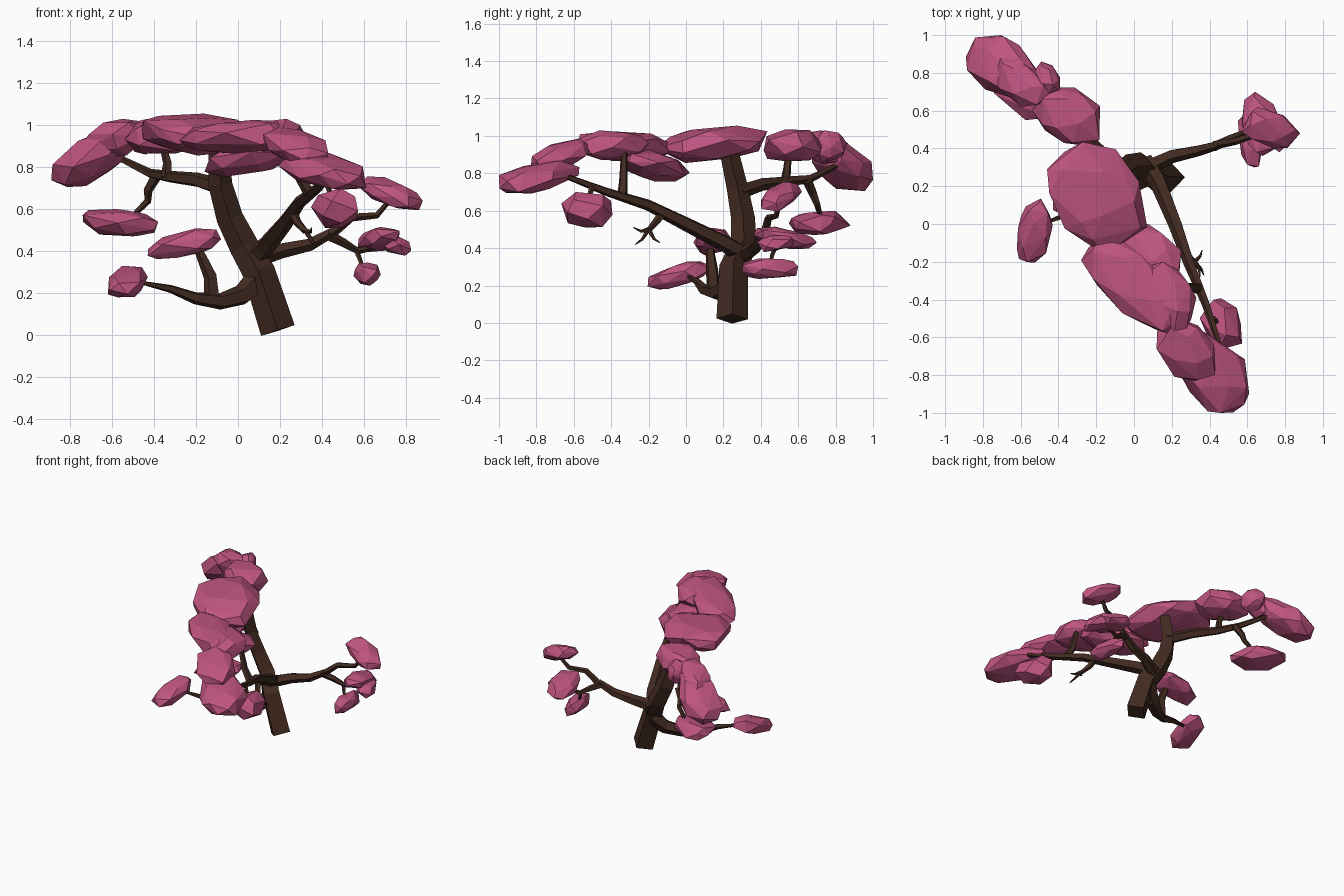
import bpy
import bmesh
import math
import random
from mathutils import Vector, Euler

cube = bpy.data.objects.get("Cube")
if cube:
    bpy.data.objects.remove(cube, do_unlink=True)

rng = random.Random(7)


def make_material(name, rgb):
    mat = bpy.data.materials.new(name)
    mat.use_nodes = True
    colour = (*rgb, 1)
    mat.diffuse_color = colour
    mat.node_tree.nodes["Principled BSDF"].inputs["Base Color"].default_value = colour
    return mat


bark = make_material("dark brown bark", (0.055, 0.024, 0.015))
blossom = make_material("pink blossom", (0.52, 0.09, 0.216))


def finish(name, bm, mat):
    bmesh.ops.recalc_face_normals(bm, faces=bm.faces[:])
    mesh = bpy.data.meshes.new(name)
    bm.to_mesh(mesh)
    bm.free()
    mesh.materials.append(mat)
    obj = bpy.data.objects.new(name, mesh)
    bpy.context.collection.objects.link(obj)
    return obj


def branch(name, start_radius, end_radius, *path, sides=5):
    """Tapered faceted tube swept along a path."""
    points = [Vector(p) for p in path]
    last = len(points) - 1
    overall = (points[last] - points[0]).normalized()
    reference = Vector((0, 1, 0)) if abs(overall.z) > 0.7 else Vector((0, 0, 1))
    bm = bmesh.new()
    rings = []
    for i, point in enumerate(points):
        tangent = (points[min(i + 1, last)] - points[max(i - 1, 0)]).normalized()
        side = tangent.cross(reference).normalized()
        up = side.cross(tangent)
        radius = start_radius + (end_radius - start_radius) * i / last
        ring = []
        for k in range(sides):
            angle = math.tau * k / sides
            offset = side * math.cos(angle) + up * math.sin(angle)
            ring.append(bm.verts.new(point + offset * radius))
        rings.append(ring)
    for lower, upper in zip(rings, rings[1:]):
        for k in range(sides):
            n = (k + 1) % sides
            bm.faces.new((lower[k], lower[n], upper[n], upper[k]))
    bm.faces.new(rings[0])
    bm.faces.new(rings[last])
    return finish(name, bm, bark)


def fuller(value):
    return math.copysign(abs(value) ** 0.85, value)


def foliage(name, centre, half_size, yaw=-56, pitch=0, count=22, width=0.66):
    """Irregular faceted clump: hull of a stretched, boxy ball, fitted to a box."""
    turn = Euler((0, math.radians(pitch), math.radians(yaw))).to_matrix()
    golden = math.pi * (3 - math.sqrt(5))
    points = []
    for i in range(count):
        z = 1 - 2 * (i + 0.5) / count
        ring = math.sqrt(1 - z * z)
        angle = golden * i + rng.uniform(-0.3, 0.3)
        x, y = ring * math.cos(angle), ring * math.sin(angle)
        p = Vector((fuller(x), fuller(y) * width, fuller(z) * 0.36))
        points.append(turn @ (p * rng.uniform(0.92, 1.08)))
    for axis in range(3):
        values = [p[axis] for p in points]
        low, high = min(values), max(values)
        for p in points:
            unit = 2 * (p[axis] - low) / (high - low) - 1
            p[axis] = centre[axis] + unit * half_size[axis]
    bm = bmesh.new()
    for p in points:
        bm.verts.new(p)
    bmesh.ops.convex_hull(bm, input=bm.verts[:])
    loose = [v for v in bm.verts if not v.link_faces]
    bmesh.ops.delete(bm, geom=loose, context="VERTS")
    return finish(name, bm, blossom)


# Trunk
branch("trunk", 0.084, 0.05, (0.19, 0.247, 0.022), (0.1, 0.255, 0.3), (0.03, 0.31, 0.42),
       (-0.04, 0.305, 0.56), (-0.085, 0.275, 0.72), (-0.09, 0.23, 0.92), sides=4)

# Long front limb with its offshoots
branch("front_limb", 0.055, 0.015, (0.06, 0.33, 0.35), (0.13, 0.22, 0.42), (0.22, 0, 0.53),
       (0.29, -0.2, 0.63), (0.38, -0.42, 0.7), (0.45, -0.63, 0.78))
branch("front_limb_riser", 0.03, 0.018, (0.34, -0.34, 0.68), (0.29, -0.335, 0.76), (0.25, -0.33, 0.92))
branch("front_limb_drop", 0.016, 0.01, (0.42, -0.5, 0.73), (0.45, -0.53, 0.64))
branch("bare_twig", 0.026, 0.015, (0.26, -0.12, 0.59), (0.28, -0.16, 0.54), (0.32, -0.2, 0.495))
for n, tip in enumerate([(0.37, -0.27, 0.42), (0.36, -0.14, 0.43), (0.35, -0.28, 0.51)]):
    middle = Vector((0.32, -0.2, 0.49)).lerp(Vector(tip), 0.5) + Vector((0.01, 0, -0.01))
    branch(f"bare_twig_prong_{n}", 0.013, 0.003, (0.32, -0.2, 0.5), middle, tip)

# Left limb, forking into its clumps
branch("left_limb", 0.045, 0.024, (0.07, 0.3, 0.36), (0.2, 0.36, 0.4), (0.34, 0.39, 0.43),
       (0.45, 0.42, 0.49))
branch("left_limb_upper_fork", 0.025, 0.012, (0.43, 0.42, 0.47), (0.54, 0.44, 0.56),
       (0.66, 0.48, 0.57), (0.72, 0.5, 0.64))
branch("left_limb_lower_fork", 0.027, 0.012, (0.42, 0.41, 0.48), (0.5, 0.45, 0.44),
       (0.57, 0.48, 0.4), (0.7, 0.52, 0.43))
branch("left_limb_drop", 0.014, 0.009, (0.56, 0.48, 0.41), (0.58, 0.46, 0.36), (0.6, 0.45, 0.3))

# Low right limb
branch("right_limb", 0.062, 0.009, (0.1, 0.27, 0.27), (0.02, 0.22, 0.19), (-0.08, 0.16, 0.16),
       (-0.2, 0.1, 0.175), (-0.32, 0.06, 0.22), (-0.46, 0.01, 0.25))
branch("right_limb_riser", 0.042, 0.018, (-0.12, 0.15, 0.15), (-0.13, 0.14, 0.28),
       (-0.17, 0.13, 0.37), (-0.2, 0.13, 0.43))

# High back limb
branch("back_limb", 0.042, 0.016, (-0.07, 0.28, 0.7), (-0.2, 0.4, 0.74), (-0.33, 0.53, 0.755),
       (-0.42, 0.66, 0.77), (-0.56, 0.8, 0.84))
branch("back_limb_riser", 0.028, 0.017, (-0.34, 0.53, 0.75), (-0.335, 0.54, 0.82), (-0.36, 0.55, 0.92))
branch("back_limb_drop", 0.028, 0.013, (-0.39, 0.65, 0.76), (-0.43, 0.68, 0.69),
       (-0.43, 0.7, 0.64), (-0.5, 0.72, 0.57))

# Canopy, from back to front
foliage("canopy_back_tip", (-0.7, 0.835, 0.84), (0.19, 0.165, 0.135), -32, -22, 24, 0.7)
foliage("canopy_back_upper", (-0.6, 0.75, 0.935), (0.155, 0.13, 0.095), -40, -8)
foliage("canopy_back_small", (-0.46, 0.77, 0.945), (0.07, 0.09, 0.085), -60)
foliage("canopy_back_middle", (-0.36, 0.57, 0.95), (0.18, 0.155, 0.085), -45, 0, 22, 0.75)
foliage("canopy_crown", (-0.195, 0.135, 0.955), (0.265, 0.3, 0.1), -62, 7, 28, 0.72)
foliage("canopy_front_middle", (-0.01, -0.33, 0.945), (0.27, 0.26, 0.08), -45, -4, 24, 0.42)
foliage("canopy_underside", (0.045, -0.17, 0.84), (0.205, 0.19, 0.085), -45, -14)
foliage("canopy_front_upper", (0.19, -0.4, 0.95), (0.14, 0.2, 0.08), -65)
foliage("canopy_front_lower", (0.275, -0.66, 0.895), (0.155, 0.17, 0.095), -56, 15)
foliage("canopy_front_tip", (0.4, -0.785, 0.78), (0.21, 0.215, 0.088), -50, 13)

# Clumps on the lower limbs
foliage("front_hanging_clump", (0.46, -0.53, 0.605), (0.112, 0.137, 0.095), -70, 0, 16, 0.75)
foliage("left_top_clump", (0.725, 0.51, 0.675), (0.155, 0.11, 0.08), -30, 22)
foliage("left_middle_clump", (0.67, 0.53, 0.455), (0.1, 0.17, 0.06), -70, -14)
foliage("left_middle_lobe", (0.75, 0.49, 0.43), (0.075, 0.11, 0.052), -50, 10, 16)
foliage("left_low_clump", (0.615, 0.45, 0.29), (0.065, 0.15, 0.055), -75)
foliage("right_tip_clump", (-0.525, -0.035, 0.255), (0.095, 0.17, 0.075), 72, -18)
foliage("right_upper_clump", (-0.255, 0.14, 0.435), (0.175, 0.1, 0.073), 10, -15)
foliage("back_hanging_clump", (-0.56, 0.715, 0.535), (0.18, 0.165, 0.065), -40, 5)
